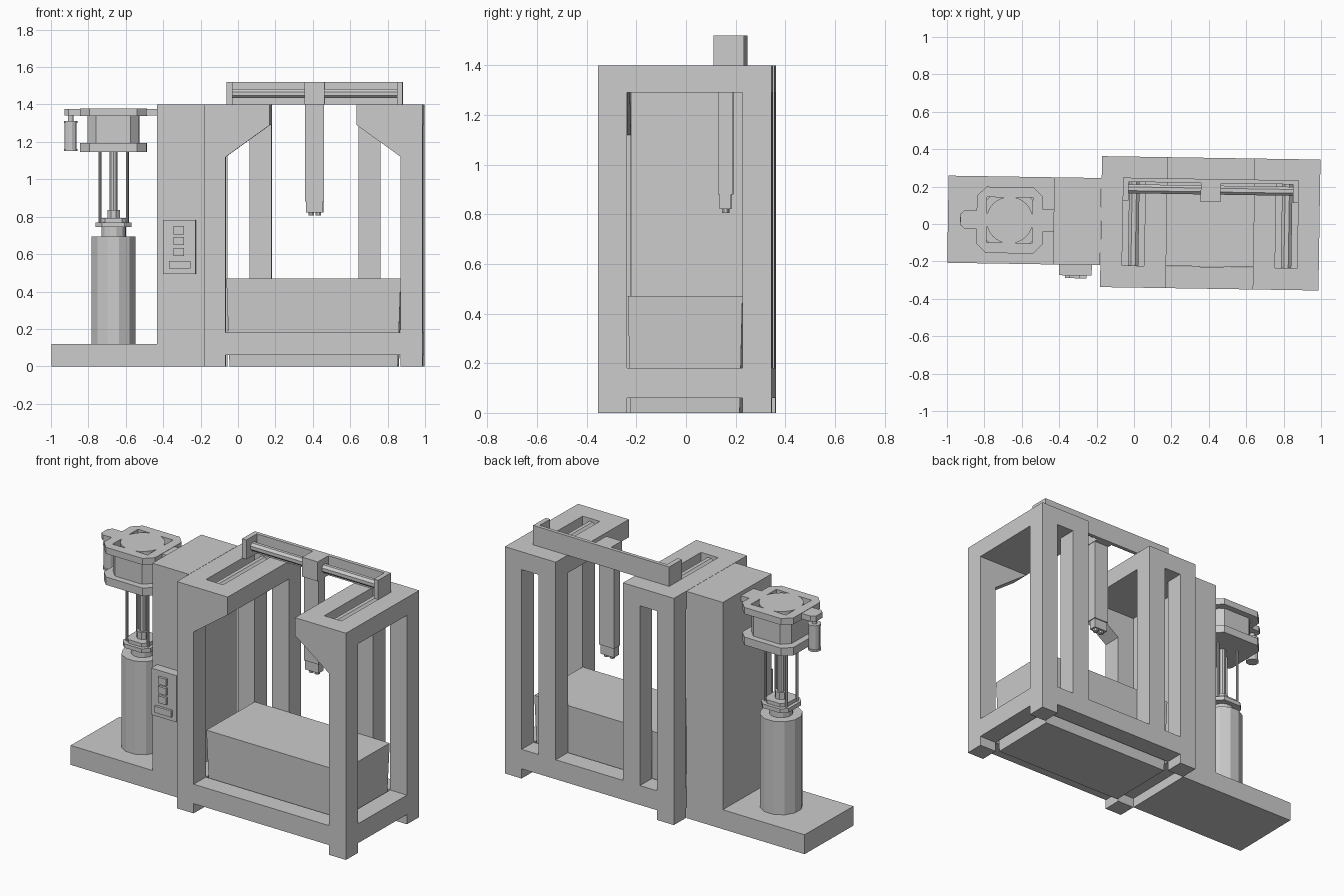
import bpy, bmesh, math
from mathutils import Matrix, Vector

if "Cube" in bpy.data.objects:
    bpy.data.objects.remove(bpy.data.objects["Cube"])

CY = 0.01       # depth centre line of the machine
FX = 0.4075     # centre of the open frame
PX = -0.665     # centre of the press cylinder


def prism(name, pts, lo, hi, axis='z'):
    """Extrude a 2D outline along an axis."""
    place = {'z': lambda a, b, t: (a, b, t),
             'y': lambda a, b, t: (a, t, b),
             'x': lambda a, b, t: (t, a, b)}[axis]
    bm = bmesh.new()
    face = bm.faces.new([bm.verts.new(place(a, b, lo)) for a, b in pts])
    ext = bmesh.ops.extrude_face_region(bm, geom=[face])
    move = Vector(place(0, 0, hi - lo))
    bmesh.ops.translate(bm, vec=move,
                        verts=[v for v in ext['geom'] if isinstance(v, bmesh.types.BMVert)])
    bmesh.ops.recalc_face_normals(bm, faces=bm.faces)
    me = bpy.data.meshes.new(name)
    bm.to_mesh(me)
    bm.free()
    ob = bpy.data.objects.new(name, me)
    bpy.context.collection.objects.link(ob)
    return ob


def box(name, x0, x1, y0, y1, z0, z1):
    return prism(name, [(x0, y0), (x1, y0), (x1, y1), (x0, y1)], z0, z1)


def ngon(a, b, r, n, turn=0.5):
    return [(a + r * math.cos(2 * math.pi * (i + turn) / n),
             b + r * math.sin(2 * math.pi * (i + turn) / n)) for i in range(n)]


def chamfered(a, b, h, c):
    """Square outline with cut corners."""
    k = h - c
    return [(a + u, b + v) for u, v in
            [(h, -k), (h, k), (k, h), (-k, h), (-h, k), (-h, -k), (-k, -h), (k, -h)]]


def cut(ob, cutters):
    for c in cutters:
        mod = ob.modifiers.new("cut", 'BOOLEAN')
        mod.operation, mod.solver, mod.object = 'DIFFERENCE', 'EXACT', c
        bpy.context.view_layer.objects.active = ob
        bpy.ops.object.modifier_apply(modifier=mod.name)
        bpy.data.objects.remove(c)


# Base slab and column as one L-shaped body
prism("base_and_column", [(-0.995, 0), (-0.178, 0), (-0.178, 1.4), (-0.43, 1.4),
                          (-0.43, 0.12), (-0.995, 0.12)], CY - 0.233, CY + 0.233, 'y')

# Open frame carved from one block
IN, MID, POST, D = 0.468, 0.2325, 0.35, 0.233
frame = box("open_frame", FX - 0.584, FX + 0.584, CY - 0.35, CY + 0.35, 0, 1.4)


def fbox(x0, x1, y0, y1, z0, z1):
    return box("cutter", FX + x0, FX + x1, CY + y0, CY + y1, z0, z1)


front = [(-IN, 0.18), (IN, 0.18), (IN, 1.12), (MID, 1.29), (-MID, 1.29), (-IN, 1.12)]
cutters = [fbox(-IN, IN, -D, D, -0.1, 1.29),
           fbox(-0.7, 0.7, -D, D, 0.18, 1.29),
           fbox(-0.7, 0.7, -D, D, -0.1, 0.06),
           fbox(-IN, IN, -0.5, 0.5, -0.1, 0.06),
           prism("cutter", [(FX + a, b) for a, b in front], CY - 0.5, CY - 0.2, 'y'),
           fbox(-MID, MID, -0.5, 0.5, 0.18, 1.5)]
for s in (-1, 1):
    a, b = sorted((s * POST, s * IN))
    cutters += [fbox(a, b, 0.2, 0.5, 0.18, 1.29), fbox(a, b, -D, D, 1.31, 1.5)]
cut(frame, cutters)

# Guide rods in the top grooves
for s, side in ((-1, "left"), (1, "right")):
    prism(side + "_groove_rod", ngon(FX + s * 0.409, 1.355, 0.03, 8),
          CY - D, CY + D, 'y')

# Tank inside the frame, drawn in slightly at the bottom
tank = box("tank", FX - 0.466, FX + 0.466, CY - 0.231, CY + 0.231, 0, 0.47)
for v in tank.data.vertices:
    if v.co.z < 0.1:
        v.co.x = FX + (v.co.x - FX) * 0.965
        v.co.y = CY + (v.co.y - CY) * 0.95

# Gantry beam: back plate, end plates and rod
box("gantry_back_plate", FX - 0.47, FX + 0.47, 0.225, 0.247, 1.4, 1.52)
for s, side in ((-1, "left"), (1, "right")):
    a, b = sorted((FX + s * 0.44, FX + s * 0.47))
    box("gantry_end_" + side, a, b, 0.125, 0.225, 1.4, 1.52)
prism("gantry_rod", ngon(0.188, 1.458, 0.026, 8), FX - 0.44, FX + 0.44, 'x')

# Carriage, arm and nozzle head
box("carriage", 0.354, 0.461, 0.124, 0.225, 1.4, 1.52)
box("carriage_arm", 0.356, 0.458, 0.136, 0.196, 0.88, 1.4)
box("arm_head", 0.361, 0.453, 0.143, 0.189, 0.822, 0.88)
for i, x in enumerate((0.388, 0.427)):
    prism("nozzle_%d" % (i + 1), ngon(x, 0.166, 0.016, 8), 0.806, 0.822)

# Control panel with buttons
box("control_panel", -0.397, -0.222, -0.28, -0.223, 0.495, 0.783)
for i, z in enumerate((0.727, 0.67, 0.612)):
    box("button_%d" % (i + 1), -0.34, -0.285, -0.295, -0.28, z - 0.022, z + 0.022)
box("wide_button", -0.365, -0.25, -0.295, -0.28, 0.523, 0.563)

# Press cylinder and stacked collars: radius, bottom, top, sides
for name, r, z0, z1, n in [("press_cylinder", 0.121, 0.12, 0.695, 12),
                           ("cylinder_neck", 0.067, 0.695, 0.745, 12),
                           ("rod_nut", 0.036, 0.792, 0.835, 8),
                           ("press_rod", 0.022, 0.835, 1.146, 10)]:
    prism(name, ngon(PX, CY, r, n), z0, z1)
prism("collar_lower", chamfered(PX, CY, 0.095, 0.035), 0.745, 0.77)
prism("collar_upper", chamfered(PX, CY, 0.075, 0.03), 0.77, 0.792)

# Four thin guide rods
for i in range(4):
    sx, sy = (1 if i % 2 else -1), (1 if i // 2 else -1)
    prism("guide_rod_%d" % (i + 1), ngon(PX + sx * 0.073, CY + sy * 0.05, 0.008, 8),
          0.77, 1.146)

# Press head: lower plate, drum and upper plate with two side arms
prism("head_lower_plate", chamfered(PX, CY, 0.177, 0.05), 1.146, 1.195)
prism("head_drum", chamfered(PX, CY, 0.138, 0.045), 1.195, 1.338)
top = prism("head_upper_plate", chamfered(PX, CY, 0.177, 0.05), 1.338, 1.378)
H, R = 0.122, 0.125
pockets = []
for q in range(4):
    t0 = math.acos(H / R)
    arc = [(R * math.cos(t), R * math.sin(t)) for t in
           [t0 + (math.pi / 2 - 2 * t0) * k / 6 for k in range(7)]]
    # pocket corner outline between the square and the centre disc
    t1, t2 = math.radians(15), math.radians(75)
    arc = [(R * math.cos(t1 + (t2 - t1) * k / 6), R * math.sin(t1 + (t2 - t1) * k / 6))
           for k in range(7)]
    rot = Matrix.Rotation(q * math.pi / 2, 2)
    pts = [rot @ Vector(p) for p in arc + [(H, H)]]
    pockets.append(prism("cutter", [(PX + p.x, CY + p.y) for p in pts], 1.3, 1.5))
cut(top, pockets)
prism("head_arm_left", [(-0.842, CY - 0.05), (-0.842, CY + 0.05), (-0.905, CY + 0.05),
                        (-0.928, CY + 0.03), (-0.928, CY - 0.03), (-0.905, CY - 0.05)],
      1.342, 1.376)
box("head_arm_right", -0.488, -0.43, CY - 0.06, CY + 0.06, 1.342, 1.376)

# Small hanging canister below the left arm
for name, r, z0, z1 in [("canister_neck", 0.015, 1.312, 1.342),
                        ("canister_cap", 0.038, 1.3, 1.312),
                        ("canister_body", 0.033, 1.162, 1.3),
                        ("canister_foot", 0.038, 1.15, 1.162)]:
    prism(name, ngon(-0.895, CY, r, 12), z0, z1)

# The whole machine is turned very slightly about the vertical
turn = Matrix.Rotation(-0.0157, 4, 'Z')
for ob in bpy.context.collection.objects:
    ob.data.transform(turn)
